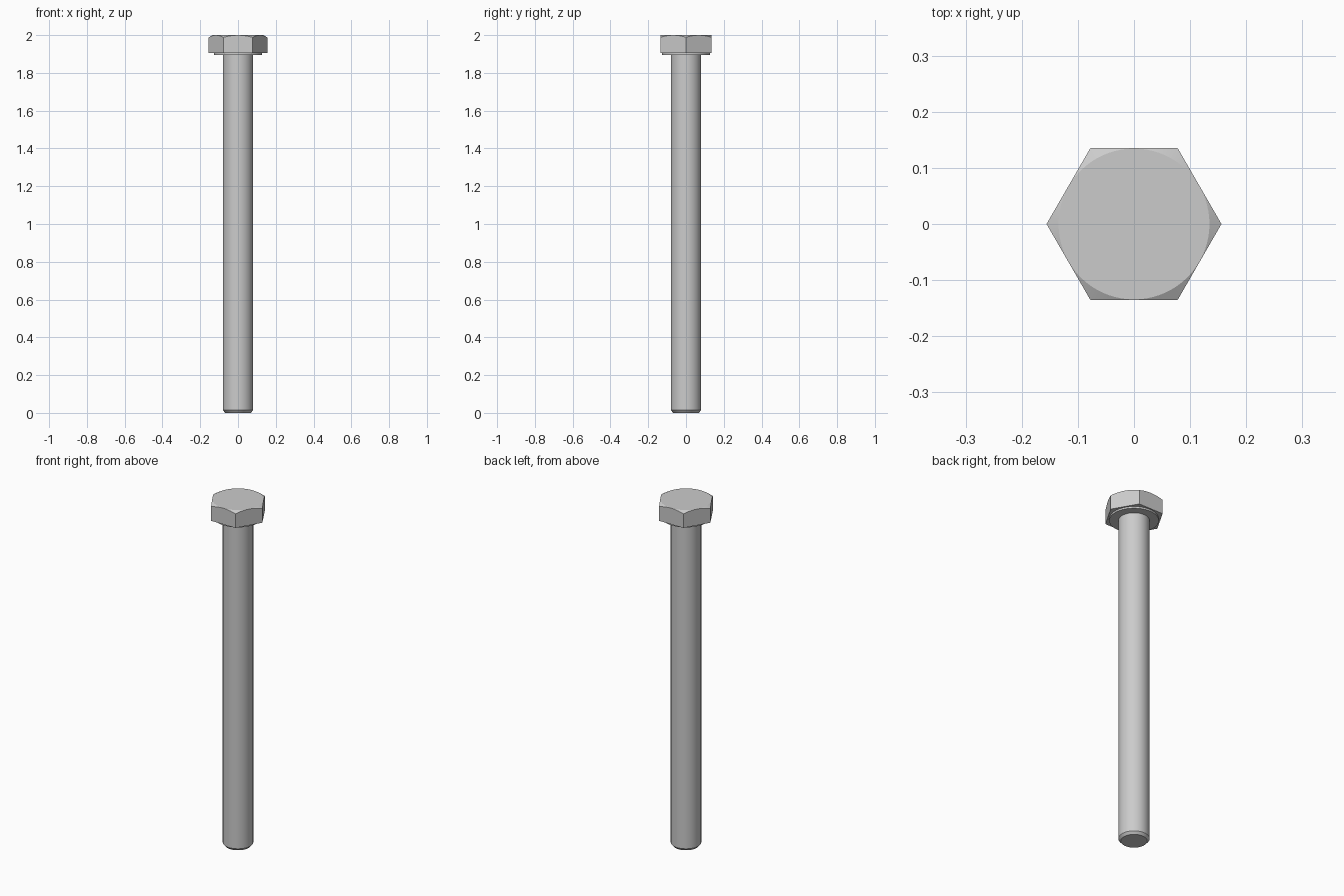
import bpy, bmesh
from math import cos, sin, pi, tan, radians

if "Cube" in bpy.data.objects:
    bpy.data.objects.remove(bpy.data.objects["Cube"])

SEG = 72            # divisible by 6, so hexagon corners land on vertices
APOTHEM = 0.135     # half the width across the head's flats
SHANK, WASHER = 0.08, 0.127


def hex_radius(a):
    """Distance from the axis to the hexagon side, corners on +x / -x."""
    return APOTHEM / cos((a % (pi / 3)) - pi / 6)


def chamfer_z(a):
    """Height where the 30 degree cone cuts the side of the hexagon."""
    return 2.0 - (hex_radius(a) - APOTHEM + 0.0005) * tan(radians(30))


def const(v):
    return lambda a: v


# Sections from tip to top: (radius, height) as functions of angle
sections = [
    (const(0.068), const(0.0)),        # chamfered tip
    (const(SHANK), const(0.014)),
    (const(SHANK), const(1.896)),      # under the washer face
    (const(WASHER), const(1.896)),
    (const(WASHER), const(1.906)),     # washer face meets the head
    (hex_radius, const(1.906)),        # hexagonal head
    (hex_radius, chamfer_z),
    (const(APOTHEM - 0.0005), const(2.0)),
]

bm = bmesh.new()
rings = []
for radius, height in sections:
    ring = []
    for i in range(SEG):
        a = 2 * pi * i / SEG
        ring.append(bm.verts.new((radius(a) * cos(a), radius(a) * sin(a), height(a))))
    rings.append(ring)

# Skin between sections, then close both ends
for lo, hi in zip(rings, rings[1:]):
    for i in range(SEG):
        j = (i + 1) % SEG
        bm.faces.new((lo[i], lo[j], hi[j], hi[i]))
bm.faces.new(rings[0][::-1])
bm.faces.new(rings[-1])
bmesh.ops.recalc_face_normals(bm, faces=bm.faces)

mesh = bpy.data.meshes.new("hex_bolt")
bm.to_mesh(mesh)
bm.free()
bolt = bpy.data.objects.new("hex_bolt", mesh)
bpy.context.collection.objects.link(bolt)
bpy.context.view_layer.objects.active = bolt
bolt.select_set(True)
bpy.ops.object.shade_smooth_by_angle(angle=radians(20))
